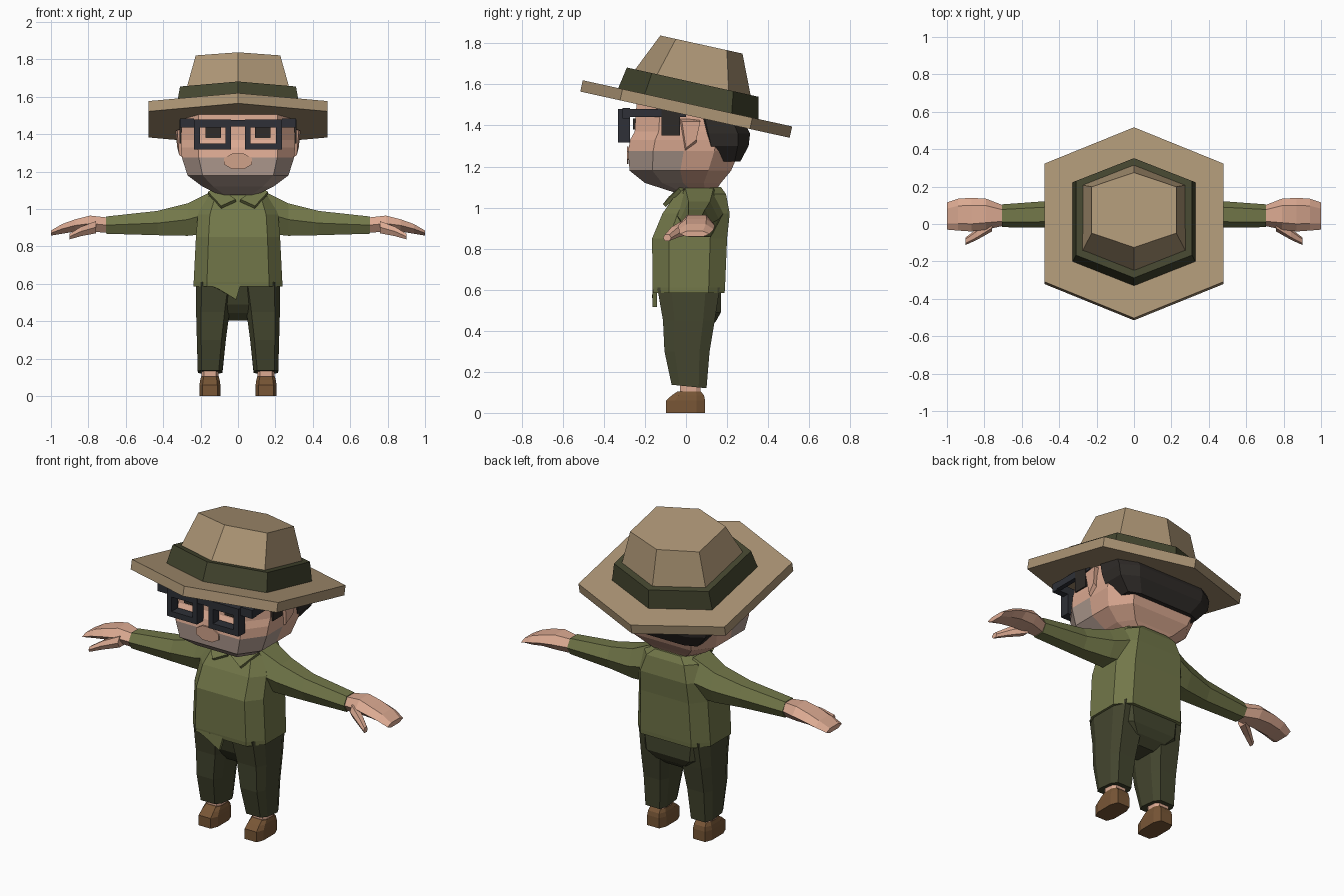
import bpy, bmesh, math
from mathutils import Vector

if "Cube" in bpy.data.objects:
    bpy.data.objects.remove(bpy.data.objects["Cube"])


def material(name, r, g, b):
    m = bpy.data.materials.new(name)
    lin = [((c / 255 + 0.055) / 1.055) ** 2.4 for c in (r, g, b)]
    m.diffuse_color = (*lin, 1)
    m.use_nodes = True
    m.node_tree.nodes["Principled BSDF"].inputs["Base Color"].default_value = m.diffuse_color
    return m


TAN = material("hat tan", 172, 149, 117)
DARK = material("dark olive", 68, 70, 47)
GREEN = material("shirt olive", 114, 119, 73)
SKIN = material("skin", 220, 170, 146)
STUBBLE = material("stubble", 176, 155, 144)
NOSE = material("nose pink", 208, 162, 138)
BROWN = material("shoe brown", 120, 86, 54)
FRAME = material("glasses black", 46, 48, 55)
HAIR = material("hair dark", 47, 43, 40)


def finish(name, bm, mats, mirror=False, rule=None):
    bmesh.ops.recalc_face_normals(bm, faces=bm.faces)
    if rule:
        for f in bm.faces:
            f.material_index = rule(f.calc_center_median())
    me = bpy.data.meshes.new(name)
    bm.to_mesh(me)
    bm.free()
    for m in mats:
        me.materials.append(m)
    ob = bpy.data.objects.new(name, me)
    bpy.context.collection.objects.link(ob)
    if mirror:
        ob.modifiers.new("mirror", 'MIRROR')
    return ob


def loft(name, rings, *mats, mirror=False, rule=None):
    """Skin a stack of rings and cap both ends."""
    bm = bmesh.new()
    vs = [[bm.verts.new(p) for p in r] for r in rings]
    n = len(vs[0])
    for a, b in zip(vs, vs[1:]):
        for i in range(n):
            j = (i + 1) % n
            bm.faces.new((a[i], a[j], b[j], b[i]))
    bm.faces.new(vs[0])
    bm.faces.new(vs[-1])
    return finish(name, bm, mats, mirror, rule)


def boxes(name, mat, *ranges, mirror=True):
    bm = bmesh.new()
    for lo, hi in ranges:
        lo, hi = Vector(lo), Vector(hi)
        for v in bmesh.ops.create_cube(bm, size=1)["verts"]:
            v.co = (lo + hi) / 2 + v.co * (hi - lo)
    return finish(name, bm, [mat], mirror)


def plate(name, pts, thick, mat, mirror=False):
    bm = bmesh.new()
    bm.faces.new([bm.verts.new(p) for p in pts])
    ob = finish(name, bm, [mat], mirror)
    s = ob.modifiers.new("thickness", 'SOLIDIFY')
    s.thickness, s.offset = thick, 0
    return ob


def hexring(w, yf, yb, zf, zb):
    """Hat hexagon with points at front and back, sloping from zf to zb."""
    yc, h = (yf + yb) / 2, (yb - yf) / 2
    pts = [(0, -1), (w, -.62), (w, .62), (0, 1), (-w, .62), (-w, -.62)]
    return [(x, yc + k * h, zf + (zb - zf) * (k + 1) / 2) for x, k in pts]


def ring(z, x0, x1, yf, yb, cut=.3, tilt=0):
    """Horizontal ten-sided body section between x0 and x1."""
    xc, w = (x0 + x1) / 2, (x1 - x0) / 2
    yc, h = (yf + yb) / 2, (yb - yf) / 2
    half = [(1 - cut, -1), (1, -.55), (1, 0), (1, .55), (1 - cut, 1)]
    pts = half + [(-x, k) for x, k in reversed(half)]
    return [(xc + w * x, yc + h * k, z - tilt * (yc + h * k)) for x, k in pts]


def limb(x, y0, y1, z0, z1):
    """Hexagonal section across the arm."""
    yc, h, zc, v = (y0 + y1) / 2, (y1 - y0) / 2, (z0 + z1) / 2, (z1 - z0) / 2
    pts = [(-1, 0), (-.55, 1), (.55, 1), (1, 0), (.55, -1), (-.55, -1)]
    return [(x, yc + h * a, zc + v * b) for a, b in pts]


# Hat: brim, band, crown
loft("hat_brim", [hexring(.478, -.515, .505, 1.565, 1.34),
                  hexring(.478, -.503, .517, 1.62, 1.395)], TAN)
loft("hat_band", [hexring(.33, -.335, .352, 1.57, 1.42),
                  hexring(.31, -.288, .352, 1.682, 1.54)], DARK)
loft("hat_crown", [hexring(.278, -.257, .318, 1.66, 1.53),
                   hexring(.226, -.125, .275, 1.838, 1.75)], TAN)

# Head with stubble on the lower front
loft("head", [ring(1.075, -.10, .10, -.06, .14),
              ring(1.12, -.19, .19, -.20, .17),
              ring(1.18, -.27, .27, -.275, .22),
              ring(1.275, -.30, .30, -.282, .26),
              ring(1.33, -.305, .305, -.272, .27),
              ring(1.37, -.305, .305, -.25, .27),
              ring(1.47, -.30, .30, -.24, .27, tilt=.2)],
     SKIN, STUBBLE, rule=lambda c: int(c.z < 1.275 and c.y < 0))
plate("nose", [(.08 * math.cos(t), -.284, 1.255 + .045 * math.sin(t))
               for t in [math.pi * (i + .5) / 4 for i in range(8)]], .009, NOSE)
loft("neck", [ring(1.0, -.09, .09, -.03, .15),
              ring(1.13, -.10, .10, -.04, .16)], SKIN)
loft("ear", [[(.28, -.04, 1.44), (.28, .06, 1.43), (.28, .05, 1.30), (.28, -.01, 1.26)],
             [(.325, -.02, 1.42), (.335, .07, 1.42), (.325, .05, 1.33), (.315, .0, 1.29)]],
     SKIN, mirror=True)

# Hair: back cap and sideburns
loft("hair_back", [ring(1.225, -.24, .24, .14, .265),
                   ring(1.30, -.305, .305, .07, .305),
                   ring(1.36, -.315, .315, .05, .312),
                   ring(1.47, -.312, .312, .03, .285, tilt=.2)], HAIR)
boxes("sideburn", HAIR, ((.25, -.12, 1.35), (.313, -.03, 1.48)))
boxes("eye", HAIR, ((.09, -.257, 1.38), (.175, -.24, 1.435)))

# Glasses: rims, bridge and temples
F, B = -.33, -.272
boxes("glasses", FRAME,
      ((.037, F, 1.435), (.235, B, 1.48)), ((.037, F, 1.317), (.235, B, 1.35)),
      ((.037, F, 1.35), (.067, B, 1.435)), ((.203, F, 1.35), (.235, B, 1.435)),
      ((0, F + .005, 1.44), (.037, B, 1.475)),
      ((.235, F + .02, 1.435), (.31, B, 1.485)),
      ((.285, B, 1.44), (.312, .0, 1.48)))

# Shirt: torso, collar, hem flap, sleeves
loft("shirt", [ring(.585, -.237, .237, -.16, .188),
               ring(.61, -.237, .237, -.163, .19),
               ring(.85, -.225, .225, -.165, .20),
               ring(.97, -.215, .215, -.115, .213),
               ring(1.065, -.175, .175, -.05, .195),
               ring(1.10, -.12, .12, -.02, .17)], GREEN)
plate("collar", [(.012, -.078, 1.045), (.09, -.105, 1.01), (.16, -.03, 1.085),
                 (.11, .0, 1.115)], .02, GREEN, mirror=True)
plate("hem_flap", [(-.17, -.152, .60), (-.10, -.155, .57), (-.01, -.152, .515),
                   (.015, -.152, .60)], .02, GREEN)
loft("sleeve", [limb(.14, -.06, .19, .87, 1.095), limb(.27, -.03, .16, .857, 1.03),
                limb(.43, -.02, .125, .86, .99), limb(.705, -.017, .105, .868, .96)],
     GREEN, mirror=True)

# Hands
loft("hand", [limb(.70, -.01, .10, .873, .955), limb(.79, -.03, .135, .88, .965),
              limb(.87, -.04, .14, .88, .945), limb(.94, -.035, .135, .868, .92),
              limb(1.0, -.03, .115, .858, .885)], SKIN, mirror=True)
loft("thumb", [limb(.76, -.04, .04, .87, .935), limb(.84, -.085, -.025, .855, .905),
               limb(.90, -.112, -.072, .838, .868)], SKIN, mirror=True)

# Trousers: hips and legs
loft("hips", [ring(.62, -.22, .22, -.135, .17),
              ring(.49, -.20, .20, -.10, .17),
              ring(.445, -.14, .14, -.07, .145),
              ring(.405, -.07, .07, -.03, .10)], DARK)
loft("leg", [ring(.61, .02, .224, -.14, .165),
             ring(.45, .045, .224, -.112, .14),
             ring(.30, .065, .22, -.105, .115),
             ring(.13, .083, .215, -.07, .10, tilt=.1)], DARK, mirror=True)

# Ankles and shoes
loft("ankle", [ring(.08, .105, .195, -.03, .07),
               ring(.15, .105, .195, -.03, .07)], SKIN, mirror=True)
loft("shoe", [ring(0, .094, .206, -.097, .093),
              ring(.06, .094, .206, -.097, .093),
              ring(.085, .098, .202, -.07, .088),
              ring(.105, .103, .197, -.04, .072)], BROWN, mirror=True)
